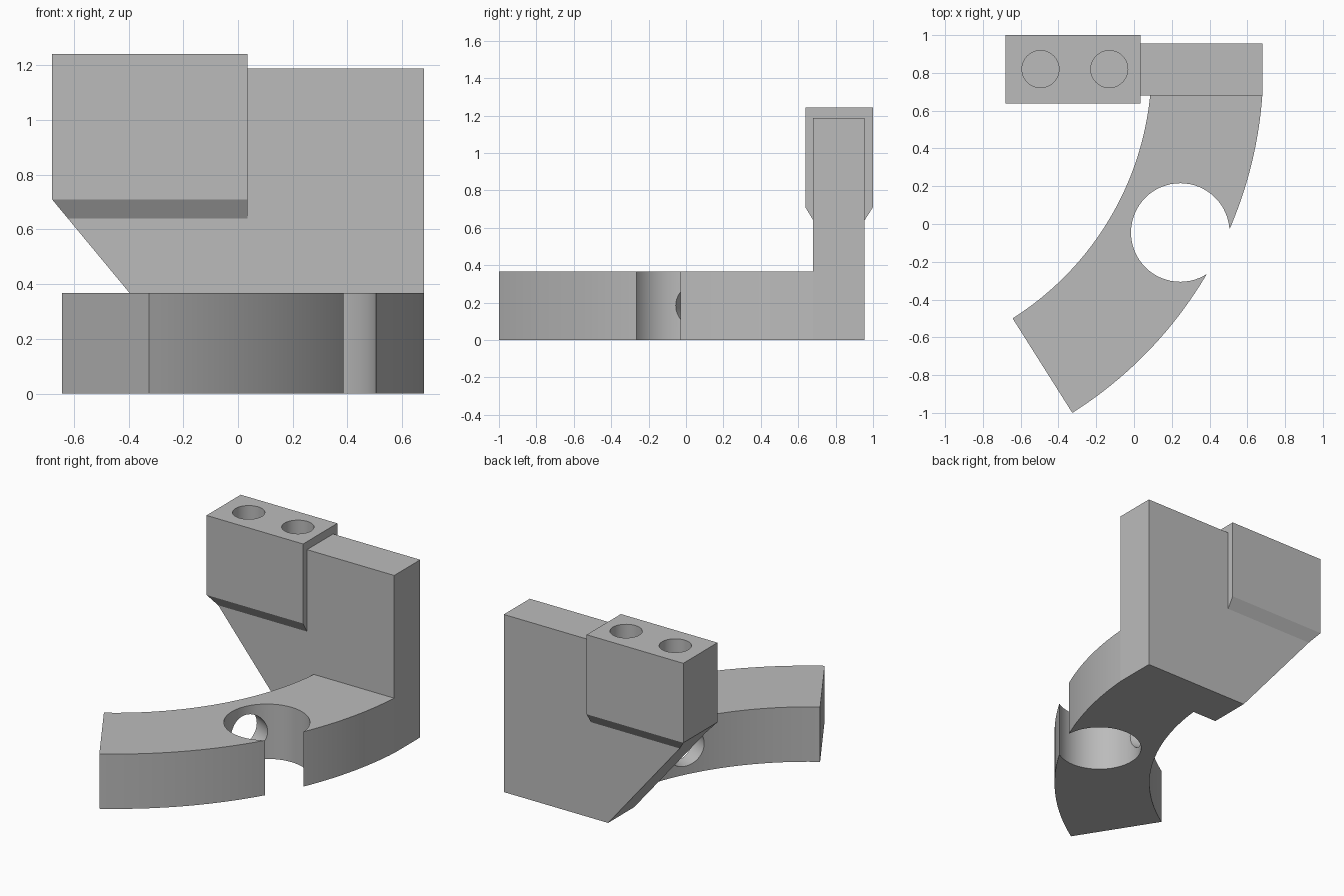
import bpy, bmesh
from math import sin, cos, asin, atan2, radians
from mathutils import Vector

cube = bpy.data.objects.get("Cube")
if cube:
    bpy.data.objects.remove(cube, do_unlink=True)

grey = bpy.data.materials.new("plain grey")
grey.use_nodes = True
colour = (0.5, 0.5, 0.5, 1)
grey.diffuse_color = colour
grey.node_tree.nodes["Principled BSDF"].inputs["Base Color"].default_value = colour


def prism(name, points, sweep, cut=None):
    """Extrude a planar outline along a vector, optionally trimmed by a plane."""
    bm = bmesh.new()
    face = bm.faces.new([bm.verts.new(p) for p in points])
    ext = bmesh.ops.extrude_face_region(bm, geom=[face], use_keep_orig=True)
    bmesh.ops.translate(bm, vec=sweep, verts=[g for g in ext["geom"] if isinstance(g, bmesh.types.BMVert)])
    if cut:
        bmesh.ops.bisect_plane(bm, geom=bm.verts[:] + bm.edges[:] + bm.faces[:],
                               plane_co=cut[0], plane_no=cut[1], clear_outer=True)
        bmesh.ops.holes_fill(bm, edges=[e for e in bm.edges if e.is_boundary])
    bmesh.ops.recalc_face_normals(bm, faces=bm.faces[:])
    mesh = bpy.data.meshes.new(name)
    bm.to_mesh(mesh)
    bm.free()
    mesh.materials.append(grey)
    obj = bpy.data.objects.new(name, mesh)
    bpy.context.collection.objects.link(obj)
    return obj


def activate(obj):
    bpy.ops.object.select_all(action='DESELECT')
    obj.select_set(True)
    bpy.context.view_layer.objects.active = obj


def drill(obj, start, end, radius):
    """Cut a round hole between two points."""
    start, end = Vector(start), Vector(end)
    axis = end - start
    bpy.ops.mesh.primitive_cylinder_add(vertices=64, radius=radius, depth=axis.length,
                                        location=(start + end) / 2,
                                        rotation=axis.to_track_quat('Z', 'Y').to_euler())
    cutter = bpy.context.object
    cutter.hide_render = True
    cutter.data.materials.append(grey)
    activate(obj)
    mod = obj.modifiers.new("hole", 'BOOLEAN')
    mod.operation, mod.solver, mod.object = 'DIFFERENCE', 'EXACT', cutter
    bpy.ops.object.modifier_apply(modifier=mod.name)
    bpy.data.objects.remove(cutter, do_unlink=True)


# Curved arm: a ring sector that ends flush against the upright plate
CX, CY, HEIGHT, JOIN = -1.487, 0.836, 0.367, 0.68
INNER, OUTER, STEPS = 1.58, 2.172, 40
tip = radians(-57.7)


def arc(radius):
    last = asin((JOIN - CY) / radius)
    angles = [tip + (last - tip) * i / STEPS for i in range(STEPS + 1)]
    return [(CX + radius * cos(a), CY + radius * sin(a), 0) for a in angles]


arm = prism("curved_arm", arc(OUTER) + arc(INNER)[::-1], (0, 0, HEIGHT))

# Large bore open to the outer side, and cross hole towards the inner side
bx, by = 0.245, -0.045
drill(arm, (bx, by, -0.1), (bx, by, 0.5), 0.261)
a = atan2(CY - by, CX - bx)
mid = HEIGHT / 2
drill(arm, (bx, by, mid), (bx + 0.6 * cos(a), by + 0.6 * sin(a), mid), 0.127)

# Upright plate with a sloping edge and a step for the block
STEP, BASE = 0.035, 0.64
outline = [(-0.092, 0), (0.68, 0), (0.68, 1.188), (STEP, 1.188), (STEP, BASE), (-0.622, BASE)]
plate = prism("upright_plate", [(x, JOIN, z) for x, z in outline], (0, 0.275, 0))

# Thicker block, bevelled underneath and trimmed along the plate's slope
section = [(0.68, BASE), (0.955, BASE), (1.0, 0.71), (1.0, 1.242), (0.638, 1.242), (0.638, 0.71)]
slope = ((-0.68, 0, 0.71), (-0.71, 0, -0.588))
block = prism("clamp_block", [(-0.68, y, z) for y, z in section], (0.68 + STEP, 0, 0), slope)

# Two blind holes in the top of the block
for x in (-0.495, -0.131):
    drill(block, (x, 0.82, 0.8), (x, 0.82, 1.4), 0.098)

for obj in (arm, plate, block):
    activate(obj)
    bpy.ops.object.shade_smooth_by_angle(angle=radians(30))
